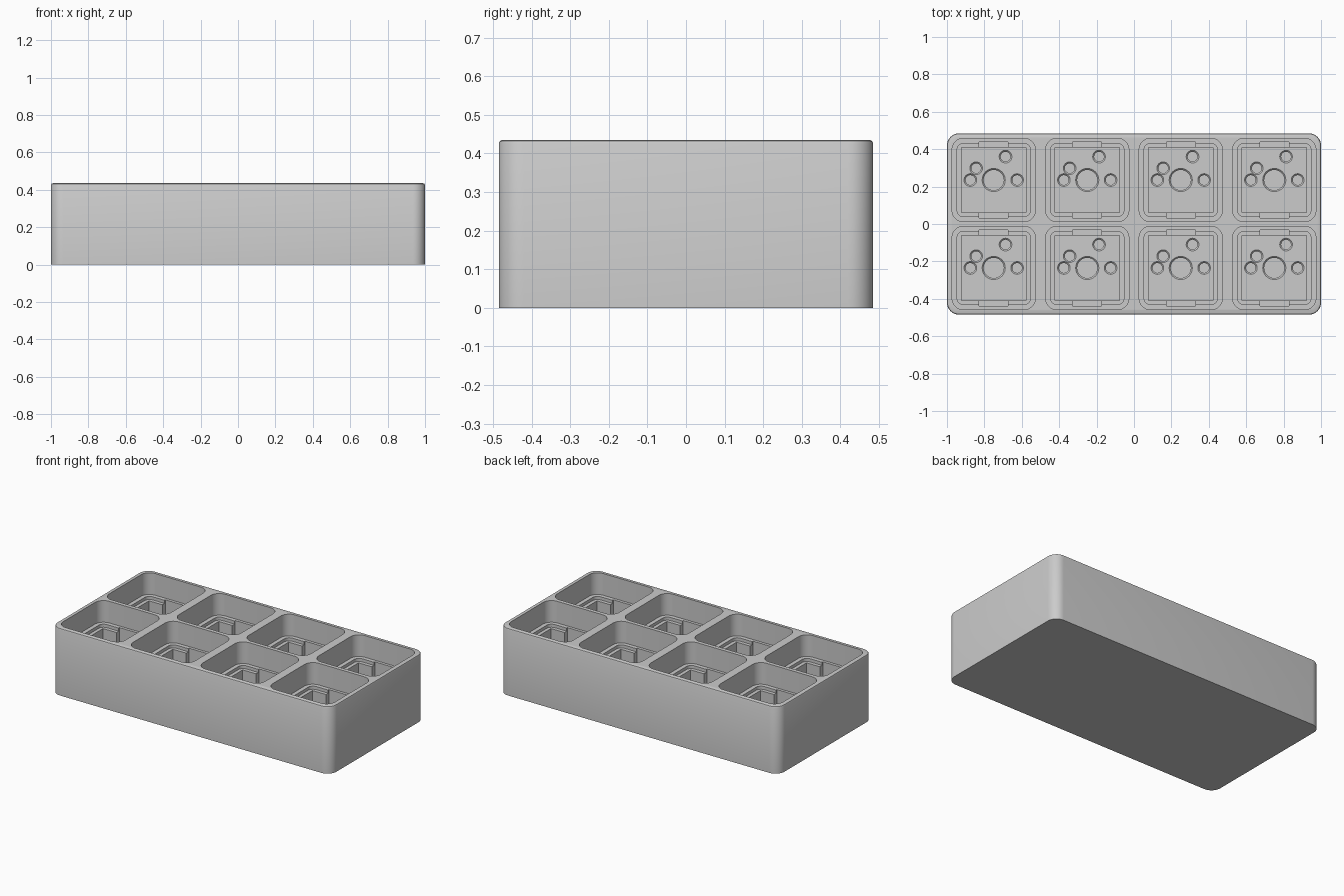
import bpy, bmesh
from math import cos, sin, pi

if "Cube" in bpy.data.objects:
    bpy.data.objects.remove(bpy.data.objects["Cube"])

CELLS = [(x, y) for x in (-0.75, -0.25, 0.25, 0.75) for y in (-0.235, 0.235)]
TOP, LEDGE, SEAT, FLOOR = 0.435, 0.295, 0.275, 0.14


def rounded(w, d, r, n=8):
    """Outline of a rounded rectangle, counter-clockwise."""
    pts = []
    for q, (sx, sy) in enumerate(((1, 1), (-1, 1), (-1, -1), (1, -1))):
        for i in range(n + 1):
            a = (q + i / n) * pi / 2
            pts.append((sx * (w / 2 - r) + r * cos(a), sy * (d / 2 - r) + r * sin(a)))
    return pts


def rect(w, d):
    return [(w / 2, d / 2), (-w / 2, d / 2), (-w / 2, -d / 2), (w / 2, -d / 2)]


def circle(r, n=32):
    return [(r * cos(2 * pi * i / n), r * sin(2 * pi * i / n)) for i in range(n)]


def solid(bm, levels, cx=0, cy=0):
    """Closed solid through outlines given as (points, z), bottom to top."""
    rings = [[bm.verts.new((x + cx, y + cy, z)) for x, y in pts] for pts, z in levels]
    n = len(rings[0])
    for a, b in zip(rings, rings[1:]):
        for i in range(n):
            j = (i + 1) % n
            bm.faces.new((a[i], a[j], b[j], b[i]))
    bm.faces.new(rings[0][::-1])
    bm.faces.new(rings[-1])


def make(name, levels, centres):
    bm = bmesh.new()
    for cx, cy in centres:
        solid(bm, levels, cx, cy)
    me = bpy.data.meshes.new(name)
    bm.to_mesh(me)
    bm.free()
    ob = bpy.data.objects.new(name, me)
    bpy.context.collection.objects.link(ob)
    return ob


def socket(r):
    """Round hole with a small chamfered lip."""
    return [(circle(r - 0.008), 0.05), (circle(r - 0.008), FLOOR - 0.008),
            (circle(r), FLOOR), (circle(r), FLOOR + 0.02)]


# Tray block with rounded corners and a softened top rim
rim = [(rounded(2 - 2 * t, 0.97 - 2 * t, 0.065 - t), z)
       for t, z in ((0, 0), (0, 0.425), (0.003, 0.432), (0.010, TOP))]
tray = make("tray", rim, [(0, 0)])

# Cutters: upper pocket, seat recess, square well, clip notches, round sockets
pocket = rounded(0.445, 0.445, 0.06)
seat = rounded(0.392, 0.392, 0.035)
well = rect(0.346, 0.346)
notch = rect(0.155, 0.408)
pins = [(x + dx, y + dy) for x, y in CELLS
        for dx, dy in ((-0.125, 0), (0.125, 0), (-0.094, 0.063), (0.063, 0.125))]
cutters = [
    make("pocket_cutter", [(pocket, LEDGE), (pocket, 0.5)], CELLS),
    make("seat_cutter", [(seat, SEAT), (seat, LEDGE + 0.03)], CELLS),
    make("well_cutter", [(well, FLOOR), (well, LEDGE + 0.02)], CELLS),
    make("notch_cutter", [(notch, 0.17), (notch, LEDGE + 0.01)], CELLS),
    make("centre_socket_cutter", socket(0.062), CELLS),
    make("pin_socket_cutter", socket(0.034), pins),
]
for c in cutters:
    c.hide_render = True
    m = tray.modifiers.new(c.name, 'BOOLEAN')
    m.operation, m.solver, m.object = 'DIFFERENCE', 'EXACT', c

# Bake the cuts and drop the cutters
bpy.context.view_layer.update()
dg = bpy.context.evaluated_depsgraph_get()
baked = bpy.data.meshes.new_from_object(tray.evaluated_get(dg))
tray.modifiers.clear()
tray.data = baked
for c in cutters:
    bpy.data.objects.remove(c)

bpy.ops.object.select_all(action='DESELECT')
tray.select_set(True)
bpy.context.view_layer.objects.active = tray
bpy.ops.object.shade_smooth_by_angle(angle=0.6)
